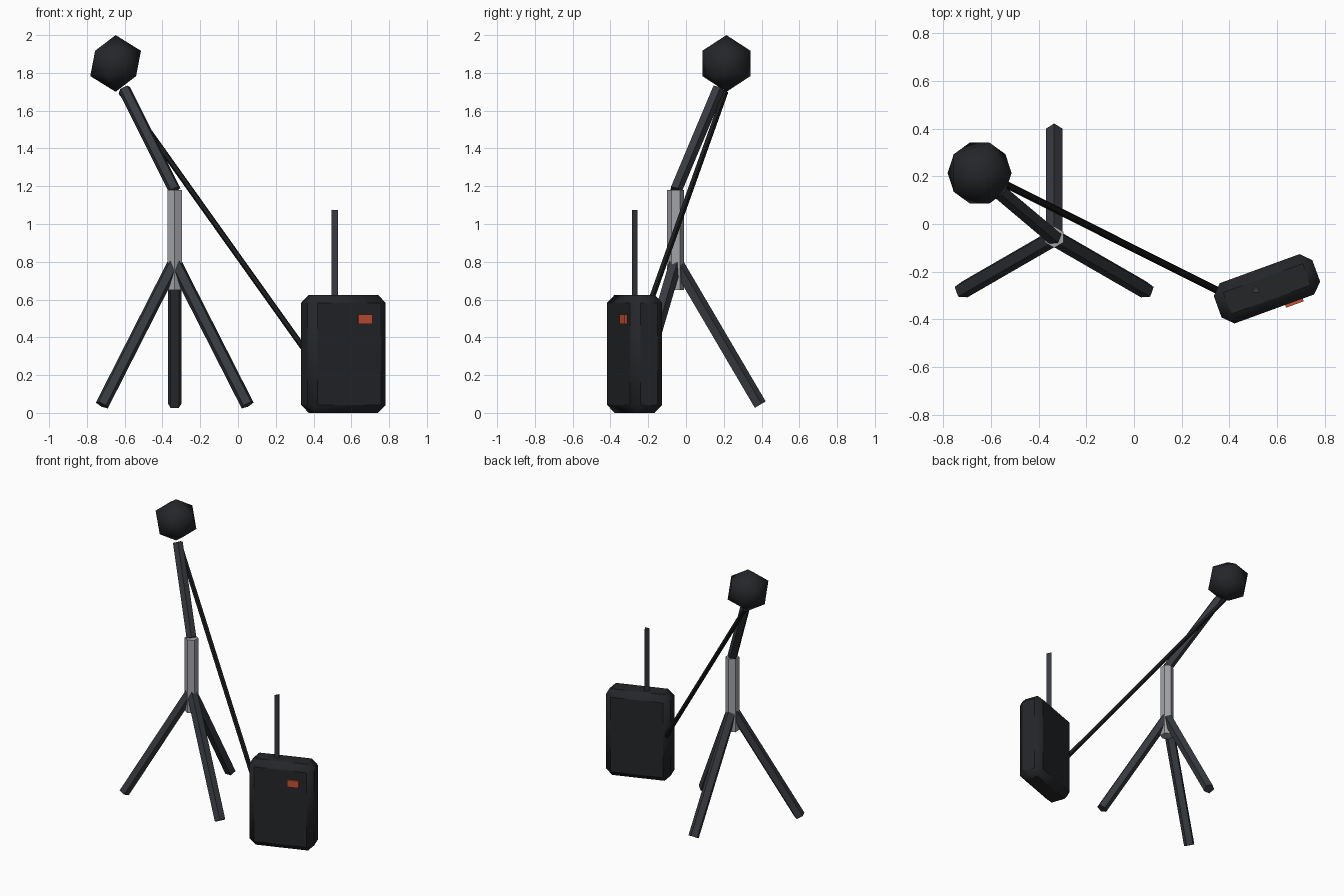
import bpy, math
from mathutils import Vector

if "Cube" in bpy.data.objects:
    bpy.data.objects.remove(bpy.data.objects["Cube"])


def material(name, rgb):
    m = bpy.data.materials.new(name)
    m.diffuse_color = (*rgb, 1)
    m.use_nodes = True
    m.node_tree.nodes["Principled BSDF"].inputs["Base Color"].default_value = m.diffuse_color
    return m


BLACK = material("black_shell", (0.018, 0.019, 0.022))
DARK = material("dark_metal", (0.038, 0.042, 0.050))
CABLE = material("cable_rubber", (0.010, 0.011, 0.012))
STEEL = material("steel", (0.36, 0.37, 0.39))
RED = material("red_light", (0.55, 0.08, 0.035))


def finish(name, mat):
    ob = bpy.context.object
    ob.name = name
    ob.data.materials.append(mat)
    return ob


def rod(name, start, end, radius, sides, mat):
    """Prism between two points, tilted the shortest way from upright."""
    a, b = Vector(start), Vector(end)
    d = b - a
    bpy.ops.mesh.primitive_cylinder_add(vertices=sides, radius=radius,
                                        depth=d.length, location=(a + b) / 2)
    ob = finish(name, mat)
    ob.rotation_mode = 'QUATERNION'
    ob.rotation_quaternion = Vector((0, 0, 1)).rotation_difference(d)
    return ob


def block(name, location, size, turn, mat):
    bpy.ops.mesh.primitive_cube_add(size=1, location=location, rotation=(0, 0, turn))
    ob = finish(name, mat)
    ob.scale = size
    bpy.ops.object.transform_apply(location=False, rotation=False, scale=True)
    return ob


# Tripod: hexagonal column and three splayed legs
CX, CY = -0.335, -0.055
rod("column", (CX, CY, 0.65), (CX, CY, 1.18), 0.045, 6, STEEL)
for i in range(3):
    a = math.radians(90 + 120 * i)
    foot = (CX + 0.445 * math.cos(a), CY + 0.445 * math.sin(a), 0.042)
    rod(f"tripod_leg_{i + 1}", foot, (CX, CY, 0.80), 0.037, 5, DARK)

# Tilted arm and ball head
rod("arm", (CX, CY, 1.18), (-0.602, 0.17, 1.715), 0.034, 5, DARK)
bpy.ops.mesh.primitive_ico_sphere_add(subdivisions=1, radius=0.15,
                                      location=(-0.648, 0.214, 1.85))
finish("ball_head", BLACK)
bpy.ops.object.shade_smooth()

# Chamfered pack, turned towards the tripod
TURN = math.radians(20)
PX, PY, PH = 0.558, -0.272, 0.625
pack = block("pack_body", (PX, PY, PH / 2), (0.44, 0.18, PH), TURN, BLACK)
bevel = pack.modifiers.new("chamfer", 'BEVEL')
bevel.width = 0.042
bevel.segments = 1
bpy.ops.object.shade_smooth_by_angle(angle=math.radians(50))

# Red light on the front face of the pack
u, v = 0.088, -0.092
block("pack_light", (PX + u * math.cos(TURN) - v * math.sin(TURN),
                     PY + u * math.sin(TURN) + v * math.cos(TURN), 0.495),
      (0.078, 0.02, 0.05), TURN, RED)

# Three-sided antenna and the cable up to the head
rod("antenna", (0.512, -0.277, 0.60), (0.512, -0.277, 1.075), 0.02, 3, DARK)
rod("cable", (0.36, -0.283, 0.325), (-0.62, 0.208, 1.70), 0.016, 5, CABLE)
